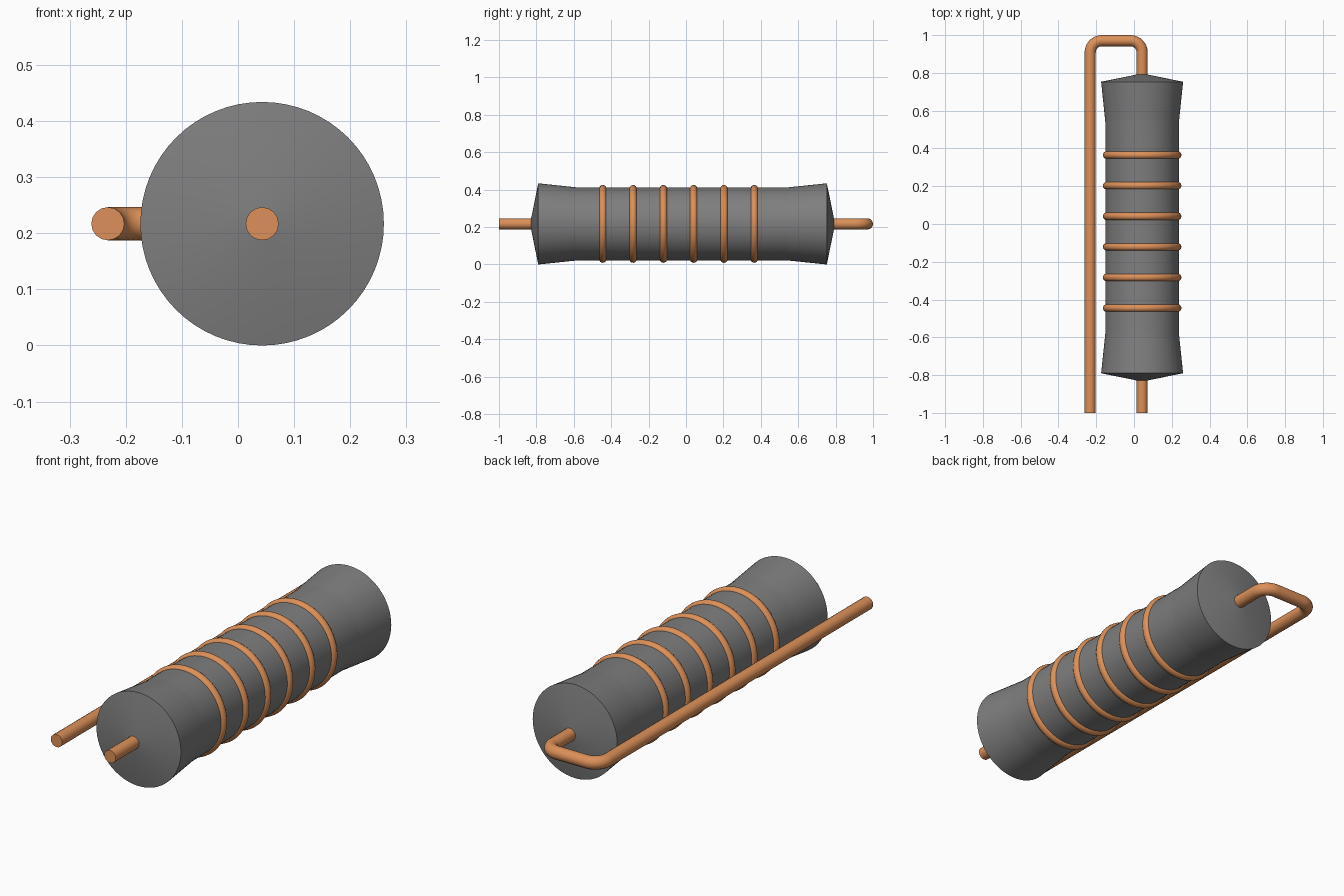
import bpy, bmesh, math

if "Cube" in bpy.data.objects:
    bpy.data.objects.remove(bpy.data.objects["Cube"])

AX, AZ = 0.043, 0.217      # body axis
WIRE_R = 0.0295
SIDES = 64


def colour(name, rgb):
    m = bpy.data.materials.new(name)
    m.diffuse_color = (*rgb, 1)
    m.use_nodes = True
    m.node_tree.nodes["Principled BSDF"].inputs["Base Color"].default_value = m.diffuse_color
    return m


def smooth(ob, angle=20):
    bpy.ops.object.select_all(action='DESELECT')
    ob.select_set(True)
    bpy.context.view_layer.objects.active = ob
    bpy.ops.object.shade_smooth_by_angle(angle=math.radians(angle))


def lathe(name, profile, mat):
    """Revolve (y, radius) points around the body axis."""
    bm = bmesh.new()
    rings = []
    for y, r in profile:
        rings.append([bm.verts.new((r * math.cos(2 * math.pi * i / SIDES), y,
                                    r * math.sin(2 * math.pi * i / SIDES)))
                      for i in range(SIDES)])
    for a, b in zip(rings, rings[1:]):
        for i in range(SIDES):
            j = (i + 1) % SIDES
            bm.faces.new((a[i], a[j], b[j], b[i]))
    bm.faces.new(rings[0])
    bm.faces.new(rings[-1])
    bmesh.ops.recalc_face_normals(bm, faces=bm.faces[:])
    me = bpy.data.meshes.new(name)
    bm.to_mesh(me)
    bm.free()
    me.materials.append(mat)
    ob = bpy.data.objects.new(name, me)
    bpy.context.collection.objects.link(ob)
    ob.location = (AX, 0, AZ)
    smooth(ob)
    return ob


def wire(name, points, mat):
    cu = bpy.data.curves.new(name, 'CURVE')
    cu.dimensions = '3D'
    cu.bevel_depth = WIRE_R
    cu.bevel_resolution = 6
    cu.use_fill_caps = True
    sp = cu.splines.new('POLY')
    sp.points.add(len(points) - 1)
    for p, (x, y) in zip(sp.points, points):
        p.co = (x, y, AZ, 1)
    cu.materials.append(mat)
    ob = bpy.data.objects.new(name, cu)
    bpy.context.collection.objects.link(ob)


def arc(cx, cy, r, a0, a1, n=10):
    return [(cx + r * math.cos(math.radians(a0 + (a1 - a0) * i / n)),
             cy + r * math.sin(math.radians(a0 + (a1 - a0) * i / n)))
            for i in range(n + 1)]


copper = colour("copper", (0.72, 0.28, 0.10))
dark_grey = colour("dark_grey", (0.21, 0.21, 0.21))

# Flared body with shallow conical ends
lathe("resistor_body", [(-0.83, 0.02), (-0.79, 0.217), (-0.6, 0.197), (-0.58, 0.195),
                        (0.54, 0.195), (0.56, 0.197), (0.753, 0.217), (0.793, 0.02)],
      dark_grey)

# Colour bands
for i in range(6):
    bpy.ops.mesh.primitive_torus_add(major_segments=SIDES, minor_segments=16,
                                     major_radius=0.188, minor_radius=0.02,
                                     location=(AX, -0.445 + 0.162 * i, AZ),
                                     rotation=(math.pi / 2, 0, 0))
    band = bpy.context.object
    band.name = f"band_{i + 1}"
    band.data.materials.append(copper)
    smooth(band, 60)

# Straight lead, and the lead folded back along the body
LX, TOP, BEND = -0.232, 1 - WIRE_R, 0.062
wire("straight_lead", [(AX, -1), (AX, -0.8)], copper)
wire("folded_lead", [(AX, 0.77)]
     + arc(AX - BEND, TOP - BEND, BEND, 0, 90)
     + arc(LX + BEND, TOP - BEND, BEND, 90, 180)
     + [(LX, -1)], copper)
